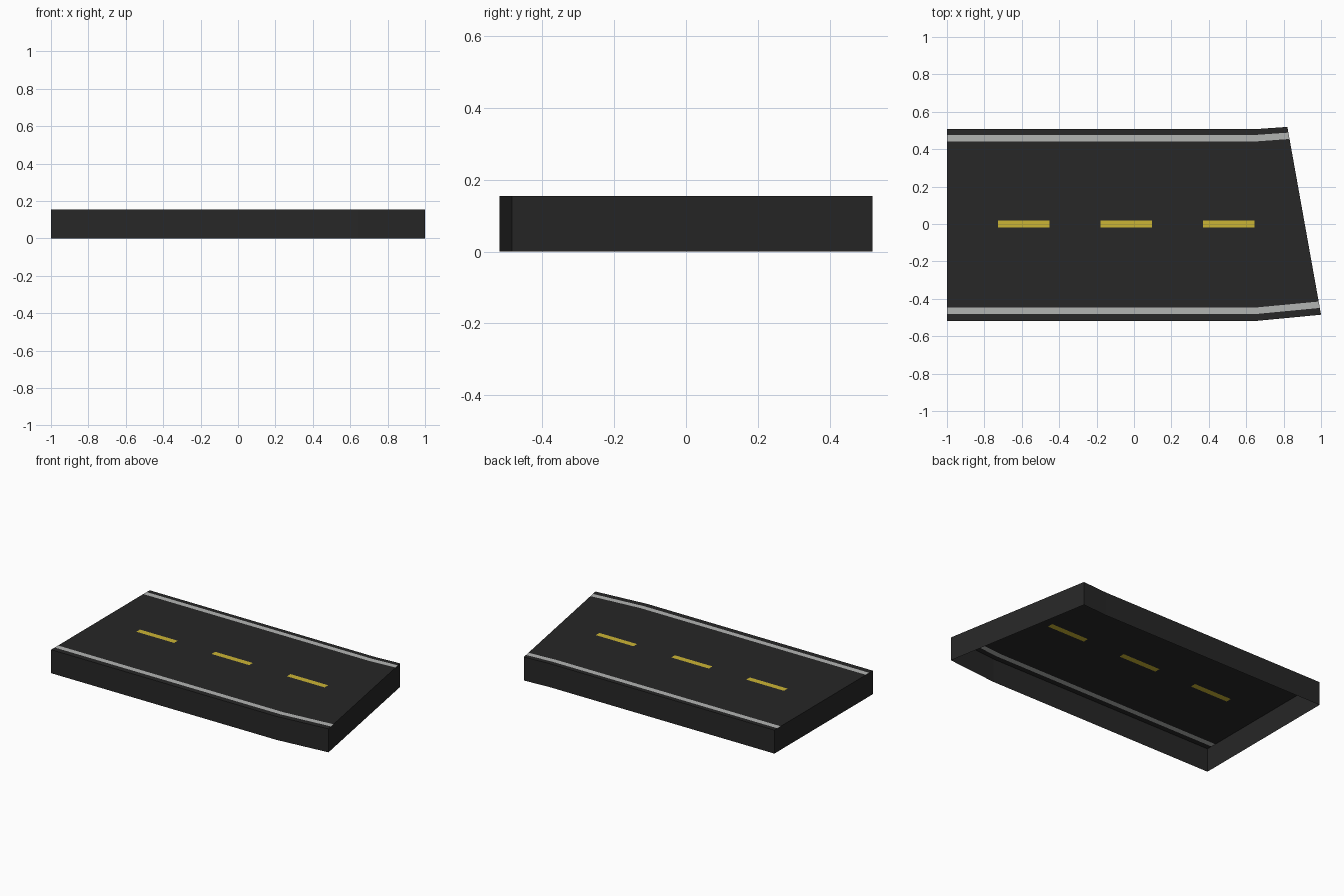
import bpy
from mathutils import Vector

if "Cube" in bpy.data.objects:
    bpy.data.objects.remove(bpy.data.objects["Cube"])

H = 0.155                      # height of the road surface
X0, XB = -1.0, 0.645           # straight start, start of the bend
Y_TOP, Y_BOT = 0.507, -0.519   # straight road edges
END_TOP, END_BOT = Vector((0.82, 0.519)), Vector((1.0, -0.485))


def material(name, color):
    m = bpy.data.materials.new(name)
    m.diffuse_color = (*color, 1)
    m.use_nodes = True
    m.node_tree.nodes["Principled BSDF"].inputs["Base Color"].default_value = m.diffuse_color
    return m


asphalt = material("asphalt", (0.02, 0.02, 0.02))
white = material("white_paint", (0.45, 0.46, 0.45))
yellow = material("yellow_paint", (0.6, 0.46, 0.035))


def lane_path(y):
    """Line following the road at offset y: straight, then bent."""
    t = (Y_TOP - y) / (Y_TOP - Y_BOT)
    end = END_TOP.lerp(END_BOT, t)
    return [(X0, y), (XB, y), (end.x, end.y)]


def make(name, verts, faces, mat):
    mesh = bpy.data.meshes.new(name)
    mesh.from_pydata(verts, [], faces)
    mesh.materials.append(mat)
    mesh.update()
    obj = bpy.data.objects.new(name, mesh)
    bpy.context.collection.objects.link(obj)
    return obj


def strip(name, lower, upper, mat):
    """Flat, upward facing band between two paths."""
    n = len(lower)
    verts = [(x, y, H) for x, y in lower + upper]
    make(name, verts, [(i, i + 1, n + i + 1, n + i) for i in range(n - 1)], mat)


# Full-length bands of the surface, side by side
D_TOP, D_BOT = 0.019, -0.019
bands = [
    ("back_shoulder", 0.476, Y_TOP, asphalt),
    ("back_edge_line", 0.441, 0.476, white),
    ("back_lane", D_TOP, 0.441, asphalt),
    ("front_lane", -0.447, D_BOT, asphalt),
    ("front_edge_line", -0.482, -0.447, white),
    ("front_shoulder", Y_BOT, -0.482, asphalt),
]
for name, lo, hi, mat in bands:
    strip(name, lane_path(lo), lane_path(hi), mat)

# Centre band: yellow dashes with asphalt gaps, flush with the lanes
xs = [X0, -0.728, -0.453, -0.18, 0.095, 0.37, XB]
for i in range(6):
    a, b = xs[i], xs[i + 1]
    name, mat = ("centre_dash", yellow) if i % 2 else ("centre_gap", asphalt)
    strip(name, [(a, D_BOT), (b, D_BOT)], [(a, D_TOP), (b, D_TOP)], mat)
strip("centre_end", lane_path(D_BOT)[1:], lane_path(D_TOP)[1:], asphalt)

# Skirt walls around the outline, open underneath
outline = lane_path(Y_BOT) + lane_path(Y_TOP)[::-1]
n = len(outline)
verts = [(x, y, z) for z in (0, H) for x, y in outline]
make("side_walls", verts,
     [(i, (i + 1) % n, n + (i + 1) % n, n + i) for i in range(n)], asphalt)
